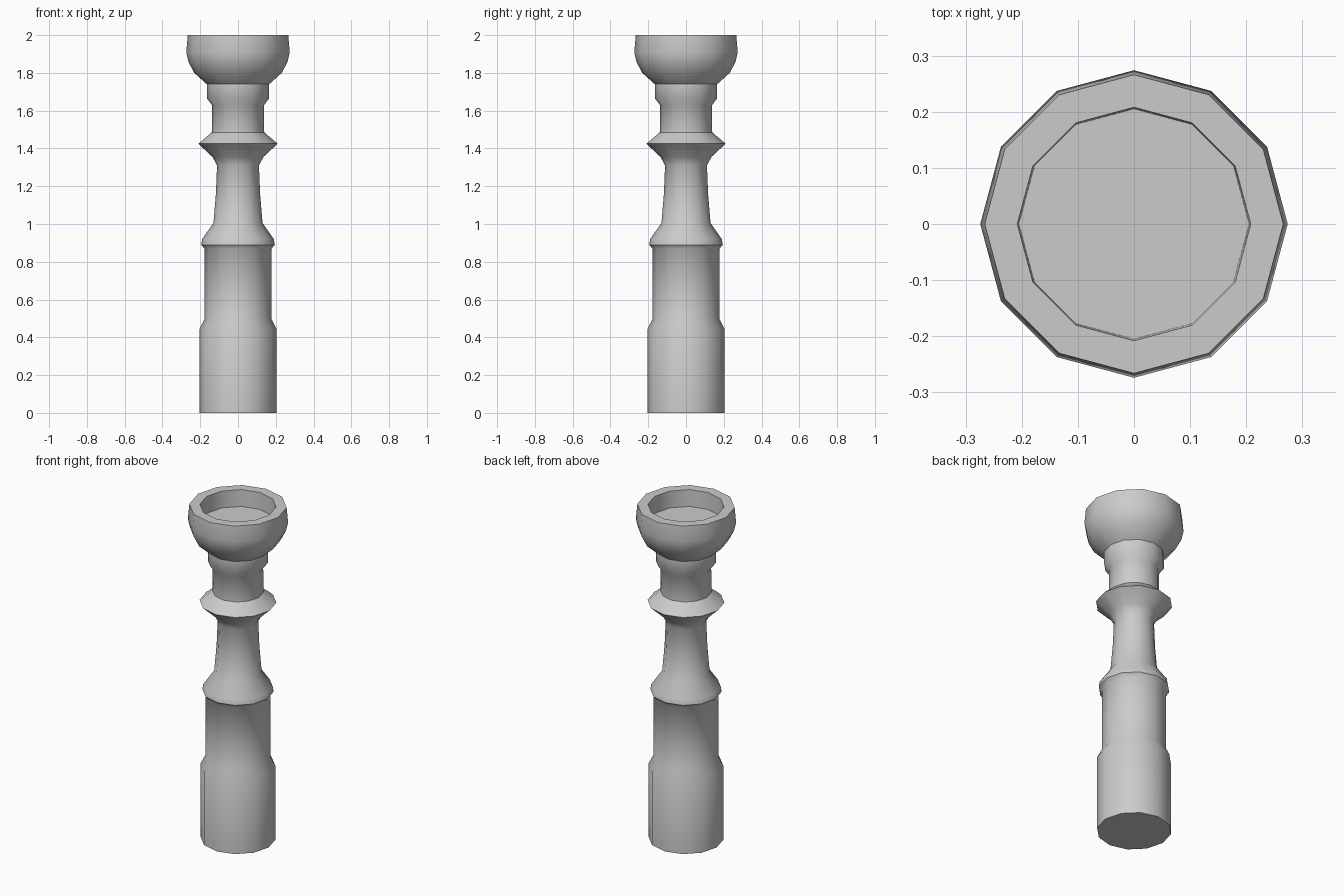
import bpy, bmesh, math

if "Cube" in bpy.data.objects:
    bpy.data.objects.remove(bpy.data.objects["Cube"])

SIDES = 12


def lathe(name, profile, cap_start=False, cap_end=False):
    """Spin (radius, height) points into a twelve-sided shell."""
    bm = bmesh.new()
    rings = []
    for r, z in profile:
        rings.append([bm.verts.new((r * math.cos(math.tau * i / SIDES),
                                    r * math.sin(math.tau * i / SIDES), z))
                      for i in range(SIDES)])
    for a, b in zip(rings, rings[1:]):
        for i in range(SIDES):
            j = (i + 1) % SIDES
            bm.faces.new((a[i], a[j], b[j], b[i]))
    if cap_start:
        bm.faces.new(rings[0][::-1])
    if cap_end:
        bm.faces.new(rings[-1])
    mesh = bpy.data.meshes.new(name)
    bm.to_mesh(mesh)
    bm.free()
    obj = bpy.data.objects.new(name, mesh)
    bpy.context.collection.objects.link(obj)
    bpy.ops.object.select_all(action='DESELECT')
    obj.select_set(True)
    bpy.context.view_layer.objects.active = obj
    bpy.ops.object.shade_smooth_by_angle(angle=math.radians(42))
    return obj


# Turned column: base, drum, waist, flared collar and neck
lathe("column", [
    (0.204, 0.0), (0.204, 0.445), (0.178, 0.495), (0.178, 0.87),
    (0.195, 0.89), (0.19, 0.92), (0.13, 1.005), (0.117, 1.16),
    (0.111, 1.31), (0.135, 1.355), (0.21, 1.425), (0.139, 1.485),
    (0.138, 1.63), (0.165, 1.665), (0.165, 1.74),
], cap_start=True)

# Bowl: rounded outside, flat rim, shallow recess
lathe("bowl", [
    (0.165, 1.74), (0.232, 1.80), (0.263, 1.86), (0.274, 1.91),
    (0.266, 2.0), (0.208, 2.0), (0.205, 1.90),
], cap_end=True)
